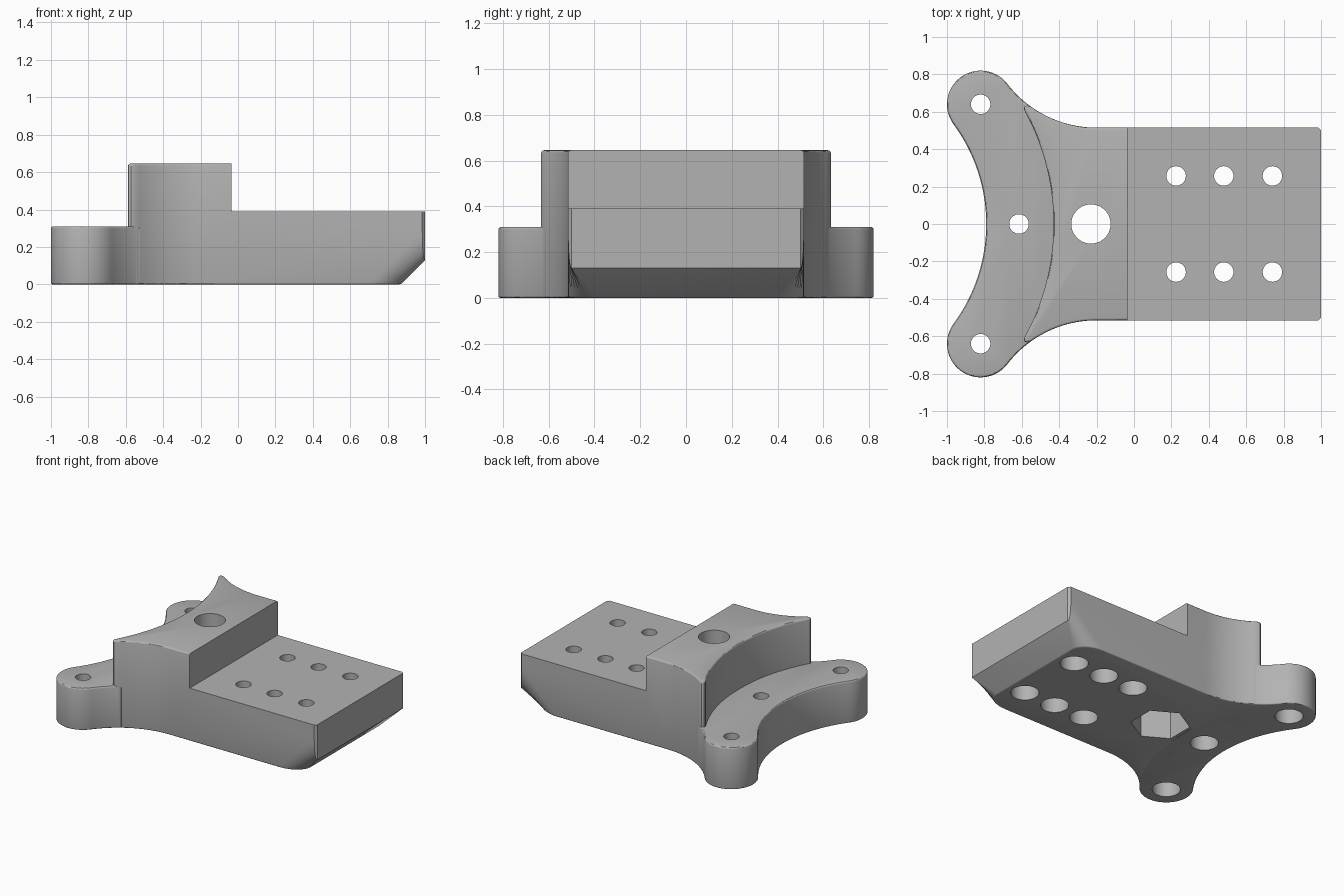
import bpy
import bmesh
from math import radians, cos, sin
from mathutils import Vector

if "Cube" in bpy.data.objects:
    bpy.data.objects.remove(bpy.data.objects["Cube"])

grey = bpy.data.materials.new("light_grey")
grey.use_nodes = True
colour = (0.45, 0.45, 0.45, 1)
grey.diffuse_color = colour
grey.node_tree.nodes["Principled BSDF"].inputs["Base Color"].default_value = colour

LUG = (-0.82, 0.64)


def arc(cx, cy, r, start, end, n):
    """Points on an arc, angles in degrees."""
    angles = [radians(start + (end - start) * i / n) for i in range(n + 1)]
    return [(cx + r * cos(a), cy + r * sin(a)) for a in angles]


def mirrored(half):
    """Close a half outline (y >= 0) across the x axis, dropping repeats."""
    loop = half + [(x, -y) for x, y in reversed(half)]
    points = []
    for p in loop:
        if not points or (Vector(p) - Vector(points[-1])).length > 0.002:
            points.append(p)
    if (Vector(points[0]) - Vector(points[-1])).length < 0.002:
        points.pop()
    return points


def prism(points, height):
    bm = bmesh.new()
    base = bm.faces.new([bm.verts.new((x, y, 0)) for x, y in points])
    out = bmesh.ops.extrude_face_region(bm, geom=[base], use_keep_orig=True)
    top = [v for v in out["geom"] if isinstance(v, bmesh.types.BMVert)]
    bmesh.ops.translate(bm, verts=top, vec=(0, 0, height))
    bmesh.ops.recalc_face_normals(bm, faces=bm.faces)
    return bm


def bevel(bm, edges, offset, segments):
    bmesh.ops.bevel(bm, geom=edges, offset=offset, segments=segments, profile=0.5,
                    affect='EDGES', clamp_overlap=False)


def round_rim(bm, z, offset):
    rim = [e for e in bm.edges if all(abs(v.co.z - z) < 1e-4 for v in e.verts)]
    bevel(bm, rim, offset, 3)


def make_object(name, bm):
    mesh = bpy.data.meshes.new(name)
    bm.to_mesh(mesh)
    bm.free()
    mesh.materials.append(grey)
    obj = bpy.data.objects.new(name, mesh)
    bpy.context.collection.objects.link(obj)
    return obj


def cut(obj, bm):
    """Subtract a solid and discard it."""
    cutter = make_object("cutter", bm)
    cutter.hide_render = True
    mod = obj.modifiers.new("cut", 'BOOLEAN')
    mod.operation = 'DIFFERENCE'
    mod.solver = 'EXACT'
    mod.object = cutter
    bpy.context.view_layer.objects.active = obj
    bpy.ops.object.modifier_apply(modifier=mod.name)
    bpy.data.objects.remove(cutter)


def drill(obj, x, y, r, bottom, top, sides=40, turn=0):
    bm = prism(arc(x, y, r, turn, turn + 360, sides)[:-1], top - bottom)
    bmesh.ops.translate(bm, verts=bm.verts, vec=(0, 0, bottom))
    cut(obj, bm)


def screw_hole(obj, x, y):
    drill(obj, x, y, 0.052, -0.1, 0.8)
    drill(obj, x, y, 0.095, -0.1, 0.16)


def smooth(obj):
    bpy.ops.object.select_all(action='DESELECT')
    obj.select_set(True)
    bpy.context.view_layer.objects.active = obj
    bpy.ops.object.shade_smooth_by_angle(angle=radians(30))


# Main block: flared outline with rounded horn tips and a curved back wall
half = [(1, 0.5), (0.985, 0.515)]
half += arc(-0.2, 1.118, 0.603, -90, -125.5, 14)
half += [(-0.572, 0.633), (-0.586, 0.628)]
half += arc(-1.69, 0, 1.26, 29.06, 0, 20)
bm = prism(mirrored(half), 0.645)

# Sloped underside at the far end, with rounded sides
geom = bm.verts[:] + bm.edges[:] + bm.faces[:]
sliced = bmesh.ops.bisect_plane(bm, geom=geom, plane_co=(0.87, 0, 0),
                                plane_no=(1, 0, -1), clear_outer=True)
rim = [e for e in sliced["geom_cut"] if isinstance(e, bmesh.types.BMEdge)]
bmesh.ops.holes_fill(bm, edges=rim, sides=0)
bmesh.ops.recalc_face_normals(bm, faces=bm.faces)
slopes = []
for e in bm.edges:
    a, b = (v.co for v in e.verts)
    if abs(a.z - b.z) > 0.05 and abs(a.x - b.x) > 0.05:
        slopes.append(e)
bevel(bm, slopes, 0.12, 8)
round_rim(bm, 0, 0.008)
round_rim(bm, 0.645, 0.012)
block = make_object("main_block", bm)

# Lower mounting platform
bm = bmesh.new()
bmesh.ops.create_cube(bm, size=2)
bmesh.ops.translate(bm, verts=bm.verts, vec=(0.965, 0, 1.39))
cut(block, bm)

# Bolt hole with hexagonal nut pocket, and platform screw holes
drill(block, -0.23, 0, 0.105, -0.1, 0.8, 48)
drill(block, -0.23, 0, 0.2, -0.1, 0.3, 6, 30)
for x in (0.225, 0.48, 0.74):
    for y in (-0.257, 0.257):
        screw_hole(block, x, y)
smooth(block)

# Curved flange with a round lug at each end
half = arc(-2.305, 0, 1.88, 0, 19.03, 12)
half += arc(-0.2, 1.118, 0.603, -123.2, -142.37, 8)
half += arc(*LUG, 0.18, 37.63, 216.34, 28)
half += arc(-1.69, 0, 0.9, 36.34, 0, 20)
bm = prism(mirrored(half), 0.31)
round_rim(bm, 0, 0.008)
round_rim(bm, 0.31, 0.012)
flange = make_object("lug_flange", bm)
for x, y in (LUG, (LUG[0], -LUG[1]), (-0.615, 0)):
    screw_hole(flange, x, y)
smooth(flange)
